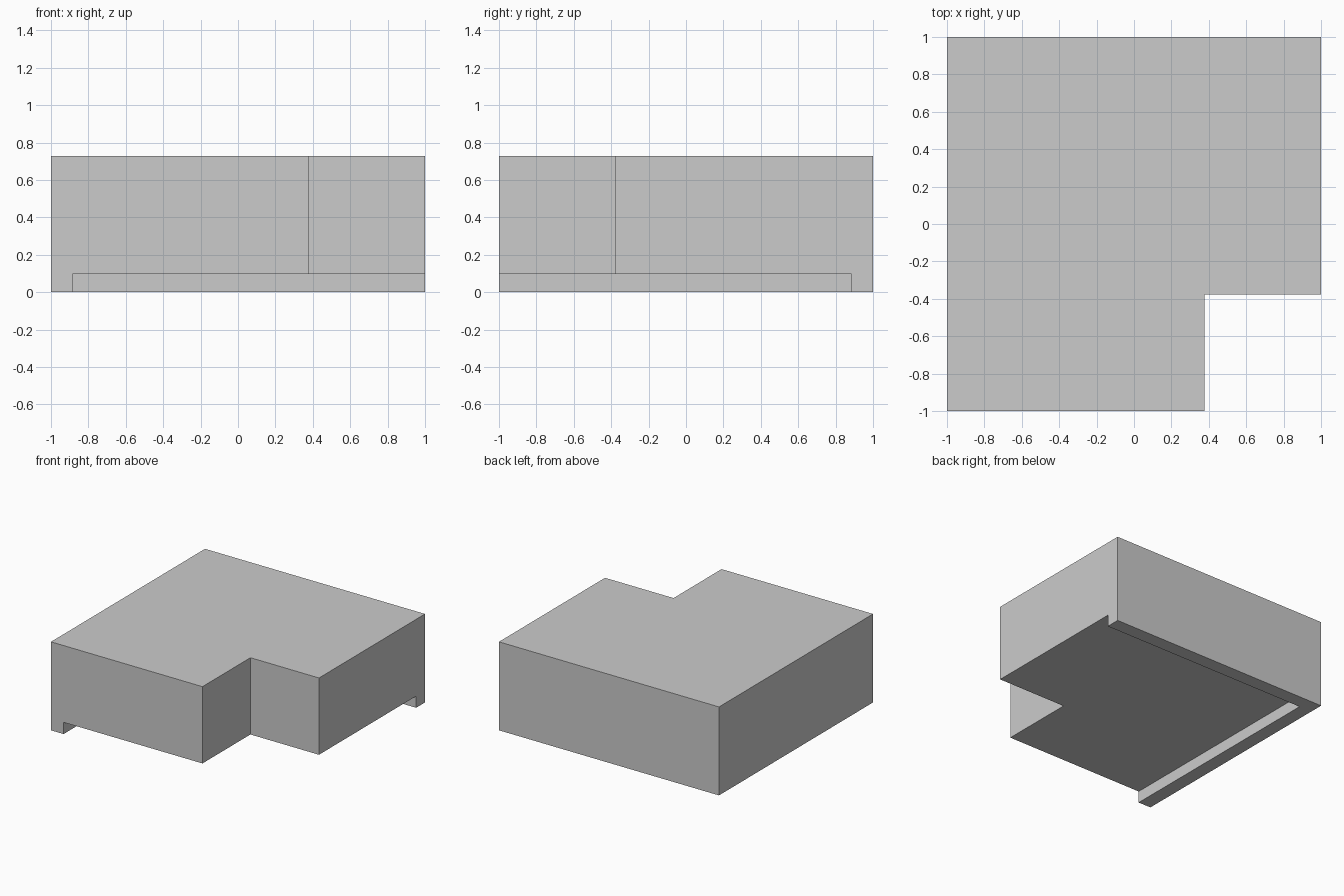
import bpy, bmesh

if "Cube" in bpy.data.objects:
    bpy.data.objects.remove(bpy.data.objects["Cube"])

HEIGHT = 0.727      # overall height
NOTCH = 0.377       # inner corner of the front-right notch
LIP = 0.885         # inner face of the lower lip
LIP_HEIGHT = 0.096  # how far the lip hangs below the underside


def prism(name, outline, z0, z1):
    """Extrude a flat outline from z0 up to z1."""
    bm = bmesh.new()
    low = [bm.verts.new((x, y, z0)) for x, y in outline]
    high = [bm.verts.new((x, y, z1)) for x, y in outline]
    bm.faces.new(low[::-1])
    bm.faces.new(high)
    n = len(outline)
    for i in range(n):
        j = (i + 1) % n
        bm.faces.new((low[i], low[j], high[j], high[i]))
    mesh = bpy.data.meshes.new(name)
    bm.to_mesh(mesh)
    bm.free()
    obj = bpy.data.objects.new(name, mesh)
    bpy.context.collection.objects.link(obj)
    return obj


# Block with a notched corner
block = prism("notched_block",
              [(-1, -1), (NOTCH, -1), (NOTCH, -NOTCH), (1, -NOTCH), (1, 1), (-1, 1)],
              0, HEIGHT)

# Underside recess, leaving a lip along the left and back edges
recess = prism("underside_recess_cutter",
               [(-LIP, -1.2), (1.2, -1.2), (1.2, LIP), (-LIP, LIP)],
               -0.2, LIP_HEIGHT)
recess.hide_render = True
recess.display_type = 'WIRE'

cut = block.modifiers.new("underside_recess", 'BOOLEAN')
cut.operation = 'DIFFERENCE'
cut.solver = 'EXACT'
cut.object = recess
